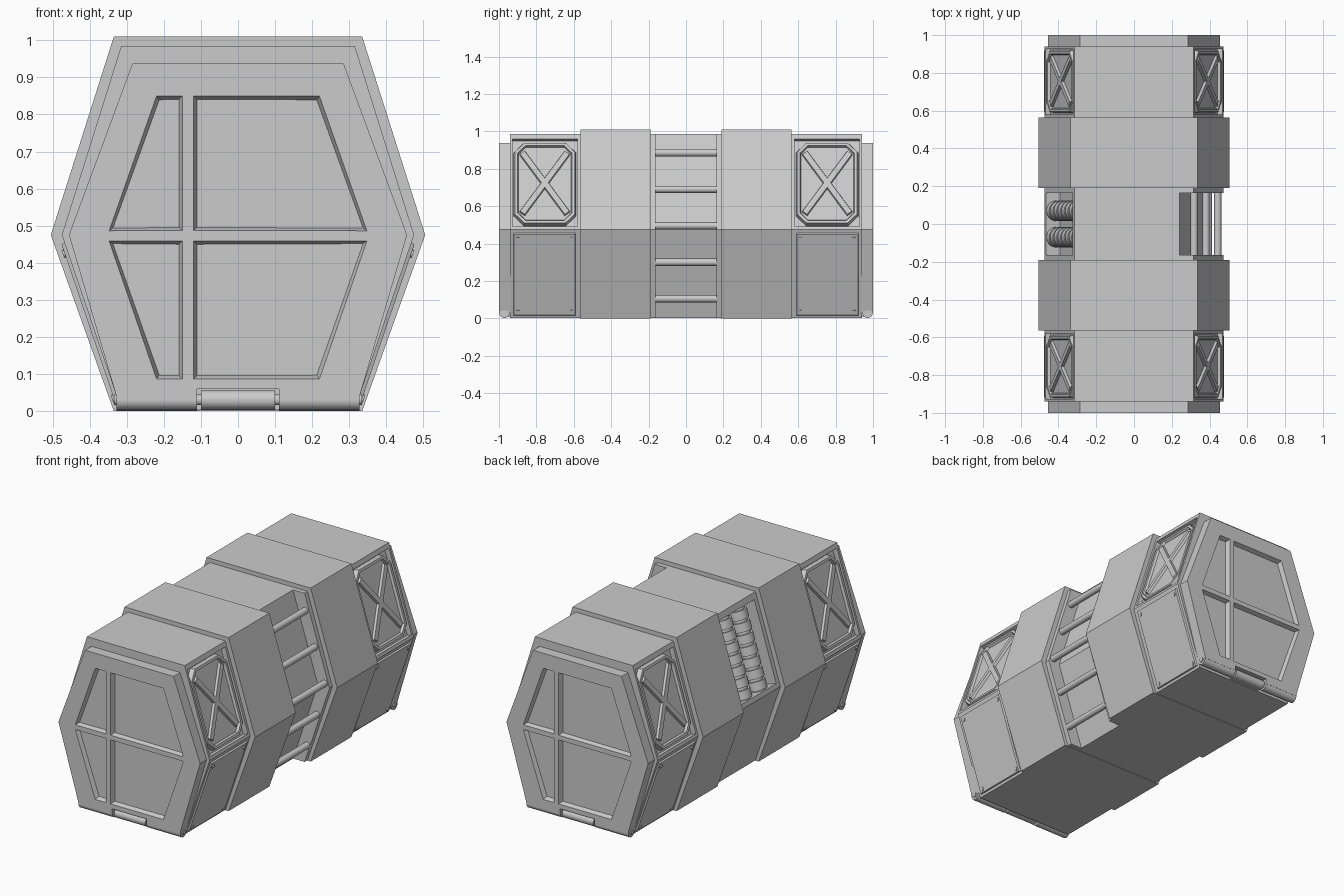
import bpy, bmesh
from math import pi
from mathutils import Matrix, Vector

cube = bpy.data.objects.get("Cube")
if cube:
    bpy.data.objects.remove(cube, do_unlink=True)

grey = bpy.data.materials.new("light grey metal")
grey.use_nodes = True
GREY = (0.6, 0.6, 0.6, 1)
grey.diffuse_color = GREY
grey.node_tree.nodes["Principled BSDF"].inputs["Base Color"].default_value = GREY

MID = 0.475      # height of the widest edge
SLOPE = 1.05     # slope length per unit of height


def frame(x_axis, y_axis, z_axis, origin=(0, 0, 0)):
    m = Matrix((x_axis, y_axis, z_axis)).transposed().to_4x4()
    m.translation = origin
    return m


FRONT = frame((1, 0, 0), (0, 0, 1), (0, -1, 0))
BACK = Matrix.Rotation(pi, 4, "Z") @ FRONT


def side(sign, upper):
    """Frame on a slanted side: x along the length, y up the slope, z outwards."""
    up = Vector((-0.16, 0, 0.51) if upper else (0.16, 0, 0.472)).normalized()
    out = Vector((up.z, 0, -up.x))
    return Matrix.Diagonal((sign, 1, 1, 1)) @ frame((0, 1, 0), up, out, (MID, 0, MID))


def slab(bm, pts, base, height, taper, matrix):
    """Extruded outline, optionally tapered towards its far end."""
    verts = [bm.verts.new((x, y, base)) for x, y in pts]
    face = bm.faces.new(verts)
    face.normal_update()
    if face.normal.z < 0:
        face.normal_flip()
    ring = list(face.verts)
    bmesh.ops.inset_individual(bm, faces=[face], thickness=taper, depth=height)
    bm.faces.new(ring[::-1])
    top = face
    linked = set(verts) | set(top.verts)
    bmesh.ops.transform(bm, matrix=matrix, verts=list(linked))
    return top


def rod(bm, a, b, radius, matrix=Matrix(), sides=20):
    a, b = Vector(a), Vector(b)
    turn = (b - a).to_track_quat("Z", "Y").to_matrix().to_4x4()
    bmesh.ops.create_cone(bm, cap_ends=True, segments=sides, radius1=radius, radius2=radius,
                          depth=(b - a).length,
                          matrix=matrix @ Matrix.Translation((a + b) / 2) @ turn)


def finish(bm, name, smooth=False):
    bmesh.ops.recalc_face_normals(bm, faces=bm.faces)
    mesh = bpy.data.meshes.new(name)
    bm.to_mesh(mesh)
    bm.free()
    mesh.materials.append(grey)
    ob = bpy.data.objects.new(name, mesh)
    bpy.context.collection.objects.link(ob)
    if smooth:
        bpy.ops.object.select_all(action="DESELECT")
        ob.select_set(True)
        bpy.context.view_layer.objects.active = ob
        bpy.ops.object.shade_smooth_by_angle()
    return ob


def carve(ob, bm):
    cutter = finish(bm, "recess_cutter")
    cutter.hide_render = True
    mod = ob.modifiers.new("recess", "BOOLEAN")
    mod.operation, mod.solver, mod.object = "DIFFERENCE", "EXACT", cutter
    bpy.context.view_layer.objects.active = ob
    bpy.ops.object.modifier_apply(modifier=mod.name)
    bpy.data.objects.remove(cutter, do_unlink=True)


def hexagon(mid, end, top, bottom):
    half = [(end, bottom), (mid, MID), (end, top)]
    return half + [(-x, z) for x, z in reversed(half)]


def rect(y0, y1, z0, z1, chamfer=0.0):
    a, b = [(z - MID) * SLOPE for z in (z0, z1)]
    c = chamfer
    if not c:
        return [(y0, a), (y1, a), (y1, b), (y0, b)]
    return [(y0 + c, a), (y1 - c, a), (y1, a + c), (y1, b - c),
            (y1 - c, b), (y0 + c, b), (y0, b - c), (y0, a + c)]


# Hexagonal body
bm = bmesh.new()
slab(bm, hexagon(0.475, 0.315, 0.985, 0.003), -0.94, 1.88, 0, FRONT)
body = finish(bm, "body")

# Ladder channel runs the full height of the left side
bm = bmesh.new()
channel = [(0.204, 1.1), (0.4, MID), (0.206, -0.1), (0.6, -0.1), (0.6, 1.1)]
slab(bm, channel, -0.163, 0.326, 0, FRONT)
carve(body, bm)

# Recess for the coils, and four recesses for the braced hatches
bm = bmesh.new()
slab(bm, rect(-0.163, 0.163, 0.5, 0.95), 0.01, -0.09, 0, side(-1, True))
carve(body, bm)
for s in (-1, 1):
    for e in (-1, 1):
        bm = bmesh.new()
        slab(bm, rect(e * 0.58, e * 0.927, 0.492, 0.957), 0.01, -0.04, 0, side(s, True))
        carve(body, bm)

# Two raised bands around the body
for e, label in ((-1, "front"), (1, "back")):
    bm = bmesh.new()
    slab(bm, hexagon(0.505, 0.335, 1.01, 0), -e * 0.3775 - 0.1875, 0.375, 0, FRONT)
    finish(bm, label + "_band")

# Braced hatches above and bolted plates below
for s, s_name in ((-1, "right"), (1, "left")):
    for e, e_name in ((-1, "front"), (1, "back")):
        name = e_name + "_" + s_name
        up, low = side(s, True), side(s, False)
        bm = bmesh.new()
        y0, y1 = sorted((e * 0.587, e * 0.922))
        top = slab(bm, rect(y0, y1, 0.503, 0.945, 0.055), -0.031, 0.029, 0.008, up)
        bmesh.ops.inset_individual(bm, faces=[top], thickness=0.016, depth=0)
        bm.normal_update()
        sink = up.to_3x3() @ Vector((0, 0, -0.014))
        bmesh.ops.inset_individual(bm, faces=[top], thickness=0.006, depth=0)
        bmesh.ops.translate(bm, verts=list(top.verts), vec=sink)
        finish(bm, name + "_hatch")

        bm = bmesh.new()
        centre = Vector((e * 0.755, (0.726 - MID) * SLOPE, 0))
        for flip in (-1, 1):
            along = Vector((flip * 0.122, 0.172, 0))
            across = Vector((-along.y, along.x, 0)).normalized() * 0.019
            corners = [centre + along + across, centre - along + across,
                       centre - along - across, centre + along - across]
            slab(bm, [c.xy for c in corners], -0.018, 0.016, 0.006, up)
        finish(bm, name + "_cross_brace")

        bm = bmesh.new()
        slab(bm, rect(e * 0.588, e * 0.925, 0.012, 0.457), -0.005, 0.014, 0.008, low)
        finish(bm, name + "_lower_plate")
        bm = bmesh.new()
        for y in (0.612, 0.9):
            for z in (0.035, 0.428):
                p = Vector((e * y, (z - MID) * SLOPE, 0.005))
                rod(bm, p, p + Vector((0, 0, 0.009)), 0.011, low, 12)
        finish(bm, name + "_bolts", True)

# Ladder rungs follow the side
bm = bmesh.new()
for z in (0.105, 0.3, 0.495, 0.69, 0.885):
    x = 0.45 - abs(z - MID) * 0.32
    rod(bm, (x, -0.166, z), (x, 0.166, z), 0.019)
finish(bm, "ladder_rungs", True)

# Pair of ribbed coils
bm = bmesh.new()
coil = side(-1, True)
for y in (-0.07, 0.07):
    rod(bm, (y, 0.025, -0.055), (y, 0.5, -0.055), 0.042, coil)
    for i in range(7):
        v = 0.034 + i * 0.066
        rod(bm, (y, v, -0.055), (y, v + 0.05, -0.055), 0.054, coil)
finish(bm, "coils", True)

# End doors with four sunken panes and a hinge along the bottom
for m, label in ((FRONT, "front"), (BACK, "back")):
    bm = bmesh.new()
    outline = [(0.285, 0.937), (0.456, MID), (0.325, 0.03), (0.11, 0.03), (0.11, 0.06)]
    outline += [(-x, z) for x, z in reversed(outline)]
    slab(bm, outline, 0.935, 0.065, 0, m)
    door = finish(bm, label + "_door")
    for near, far in ((0.85, 0.486), (0.086, 0.459)):
        for inner, sign in ((-0.15, -1), (-0.12, 1)):
            bm = bmesh.new()
            pane = [(inner, near), (sign * 0.22, near), (sign * 0.348, far), (inner, far)]
            slab(bm, pane, 1.001, -0.026, 0.013, m)
            carve(door, bm)

    bm = bmesh.new()
    for a, b, r in ((-0.328, -0.11, 0.028), (-0.1, 0.1, 0.026), (0.11, 0.328, 0.028),
                    (-0.334, 0.334, 0.014)):
        rod(bm, (a, 0.03, 0.971), (b, 0.03, 0.971), r, m)
    finish(bm, label + "_hinge", True)
    bm = bmesh.new()
    slab(bm, [(-0.1, 0.008), (0.1, 0.008), (0.1, 0.054), (-0.1, 0.054)], 0.935, 0.036, 0, m)
    finish(bm, label + "_hinge_bracket")
